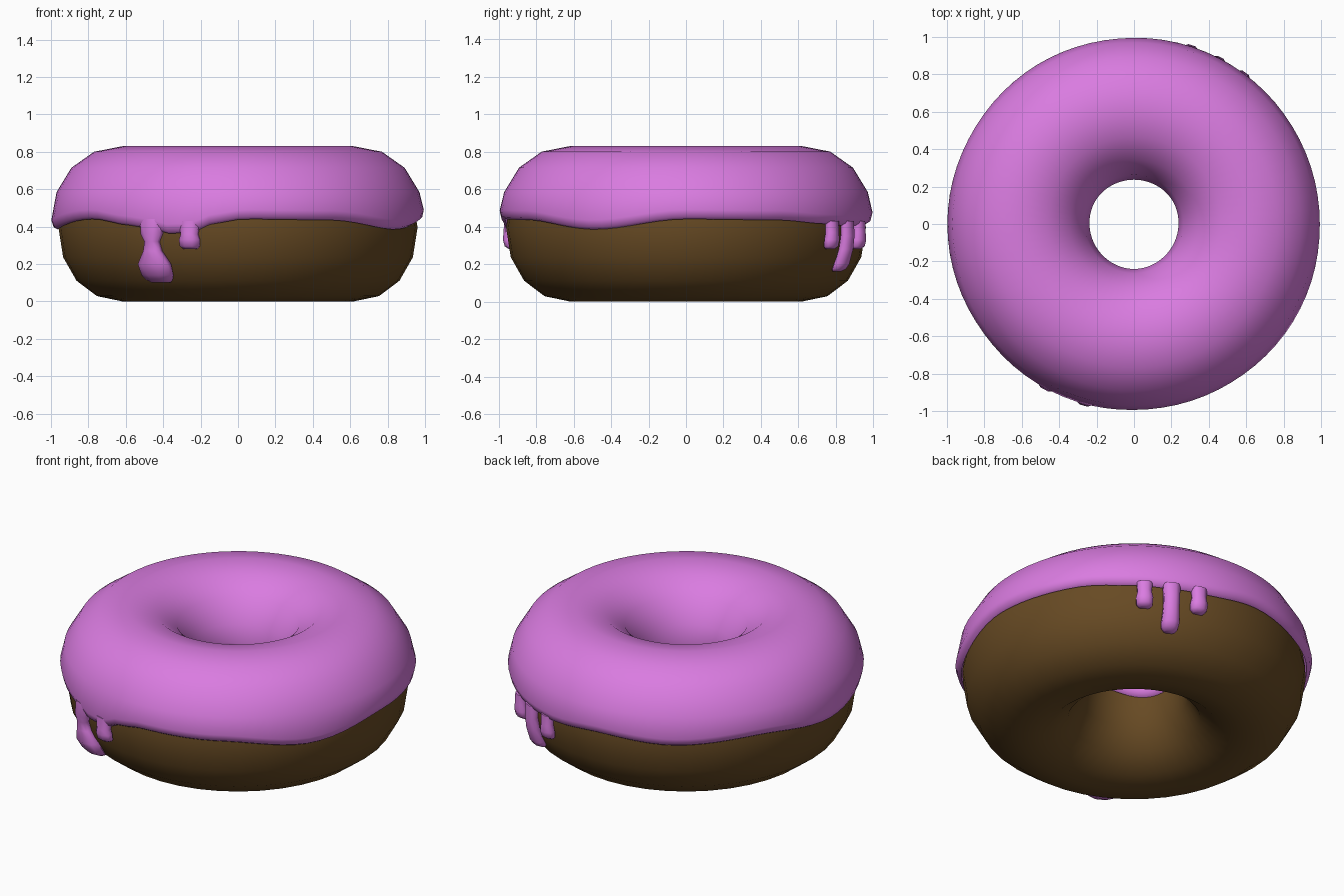
import bpy, bmesh, math

if "Cube" in bpy.data.objects:
    bpy.data.objects.remove(bpy.data.objects["Cube"])


def material(name, rgb):
    m = bpy.data.materials.new(name)
    m.diffuse_color = (*rgb, 1)
    m.use_nodes = True
    m.node_tree.nodes["Principled BSDF"].inputs["Base Color"].default_value = m.diffuse_color
    return m


DOUGH = material("brown dough", (0.135, 0.068, 0.017))
ICING = material("pink icing", (0.70, 0.20, 0.75))


def make_object(name, bm, mat, angle=50):
    bmesh.ops.recalc_face_normals(bm, faces=bm.faces)
    me = bpy.data.meshes.new(name)
    bm.to_mesh(me)
    bm.free()
    ob = bpy.data.objects.new(name, me)
    bpy.context.collection.objects.link(ob)
    me.materials.append(mat)
    bpy.ops.object.select_all(action='DESELECT')
    ob.select_set(True)
    bpy.context.view_layer.objects.active = ob
    bpy.ops.object.shade_smooth_by_angle(angle=math.radians(angle))
    return ob


def oval(deg, a, b, zc, rc=0.617, n=2.1):
    """Point (radius, z) on a slightly squared oval tube section."""
    t = math.radians(deg)
    f = lambda v: math.copysign(abs(v) ** (2 / n), v)
    return rc + a * f(math.cos(t)), zc + b * f(math.sin(t))


def oval_radius(z, side, a, b, zc, rc=0.617, n=2.1):
    """Radius of that oval at height z, outer (+1) or inner (-1) side."""
    s = min(1, abs((z - zc) / b))
    return rc + side * a * (1 - s ** n) ** (1 / n)


DO = (0.343, 0.395, 0.395)
IC = (0.381, 0.410, 0.420)


def revolve(name, profile, steps, mat, angle=50):
    """Closed ring from a profile that may change with the azimuth."""
    bm = bmesh.new()
    rings = []
    for i in range(steps):
        deg = -180 + 360 * i / steps
        c, s = math.cos(math.radians(deg)), math.sin(math.radians(deg))
        rings.append([bm.verts.new((r * c, r * s, z)) for r, z in profile(deg)])
    k = len(rings[0])
    for i in range(steps):
        p, q = rings[i], rings[(i + 1) % steps]
        for j in range(k):
            bm.faces.new((p[j], q[j], q[(j + 1) % k], p[(j + 1) % k]))
    return make_object(name, bm, mat, angle)


# Dough ring
revolve("dough", lambda d: [oval(k * 22.5, *DO) for k in range(16)], 40, DOUGH)

# Wavy lower edge of the icing: azimuth, height
EDGE = [(-180, .385), (-143, .44), (-125, .405), (-118, .385), (-111, .36),
        (-104, .375), (-97, .42), (-88, .44), (-60, .435), (-30, .385),
        (0, .44), (30, .435), (50, .415), (62, .405), (75, .405),
        (95, .43), (120, .41), (150, .435), (180, .385)]


def edge_height(deg):
    for (a, za), (b, zb) in zip(EDGE, EDGE[1:]):
        if a <= deg <= b:
            t = (deg - a) / (b - a)
            t = t * t * (3 - 2 * t)
            return za + (zb - za) * t


def icing_profile(deg):
    zo = edge_height(deg)
    zi = 0.42 + 0.02 * math.sin(math.radians(3 * deg))
    angles = [22.5 * k for k in range(1, 8)]
    ro = lambda z: oval_radius(z, 1, *IC)
    ri = lambda z: oval_radius(z, -1, *IC)
    pts = [(0.965, zo), (ro(zo + .015) - .012, zo + .012), (ro(zo + .05), zo + .05)]
    pts += [oval(a, *IC) for a in angles]
    pts += [(ri(zi + .05), zi + .05), (ri(zi + .015) + .01, zi + .012), (0.27, zi)]
    # underside hugging the dough
    a, b, zc = DO
    pts += [oval(t, a + .004, b + .004, zc) for t in reversed(angles)]
    return pts


# Icing shell
revolve("icing", icing_profile, 80, ICING, 60)


def drip(name, azimuth, sections):
    """Rounded column down the dough side; sections: z, half width, half depth."""
    t = math.radians(azimuth)
    c, s = math.cos(t), math.sin(t)
    bm = bmesh.new()
    rings = []
    for z, w, d in sections:
        rc = oval_radius(z, 1, *DO) + 0.35 * d
        ring = []
        for k in range(8):
            u = math.radians(22.5 + 45 * k)
            r, side = rc + d * math.cos(u) * 1.08, w * math.sin(u) * 1.08
            ring.append(bm.verts.new((r * c - side * s, r * s + side * c, z)))
        rings.append(ring)
    for p, q in zip(rings, rings[1:]):
        for k in range(8):
            bm.faces.new((p[k], p[(k + 1) % 8], q[(k + 1) % 8], q[k]))
    bm.faces.new(rings[0])
    bm.faces.new(rings[-1])
    make_object(name, bm, ICING, 60)


# Front drips: a long one with a bulb and a short one
drip("front_long_drip", -118.4, [(.44, .065, .03), (.36, .06, .035), (.32, .04, .032),
                                 (.27, .05, .038), (.20, .09, .053), (.14, .085, .053),
                                 (.115, .07, .045), (.10, .05, .03)])
drip("front_short_drip", -105.5, [(.43, .06, .03), (.36, .045, .035), (.33, .055, .038),
                                  (.295, .052, .035), (.28, .035, .022)])

# Back right drips: short, long, short
SHORT = [(.43, .045, .03), (.37, .04, .032), (.33, .048, .036), (.295, .045, .034), (.28, .03, .02)]
LONG = [(.43, .05, .03), (.35, .045, .034), (.28, .045, .036), (.20, .05, .038),
        (.175, .045, .034), (.16, .03, .02)]
drip("back_drip_left", 53.5, SHORT)
drip("back_drip_middle", 62.5, LONG)
drip("back_drip_right", 72, SHORT)
